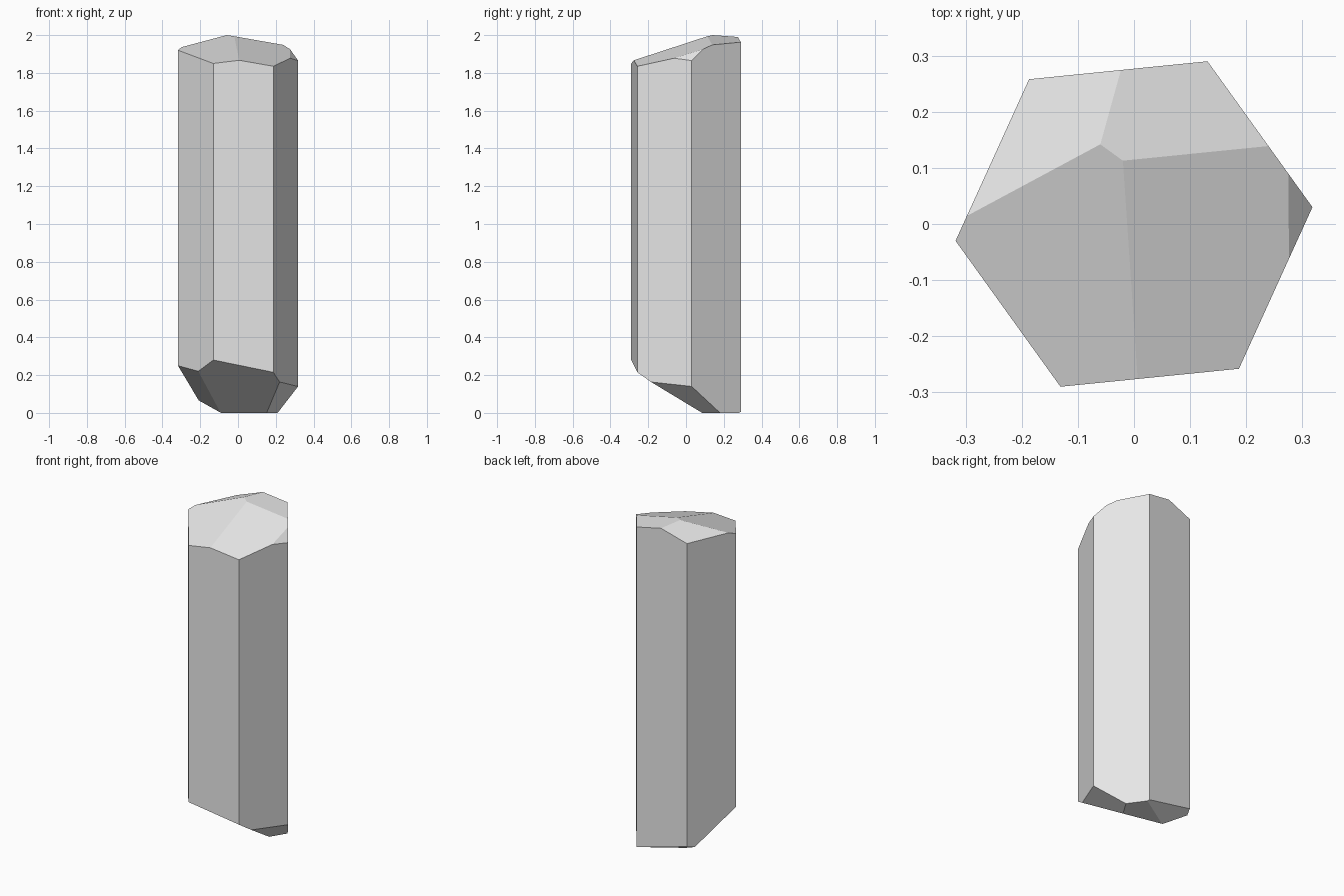
import bpy, bmesh
from mathutils import Vector

cube = bpy.data.objects.get("Cube")
if cube:
    bpy.data.objects.remove(cube, do_unlink=True)

# Outline of the six-sided column; the other half is point-symmetric
half = [(-0.318, -0.03), (-0.131, -0.29), (0.187, -0.258)]
outline = half + [(-x, -y) for x, y in half]

# Facets of the two ends, each given by three points on its plane
peak, ridge = (-0.06, 0.142, 2.0), (-0.02, 0.11, 1.993)
tip_facets = [
    (peak, (-0.318, -0.03, 1.92), (-0.131, -0.29, 1.85)),          # front left
    (ridge, (0.007, -0.275, 1.867), (0.187, -0.258, 1.835)),       # front right
    (peak, (-0.30, 0.013, 1.936), (-0.022, 0.277, 1.99)),          # back left
    (peak, (0.24, 0.145, 1.948), (0.13, 0.291, 1.963)),            # back right
    ((0.318, 0.03, 1.865), (0.277, 0.09, 1.924), (0.277, -0.055, 1.879)),
]
foot = (-0.09, 0.135, 0)
base_facets = [
    ((-0.131, -0.29, 0.28), (0.187, -0.258, 0.215), (-0.21, -0.179, 0.22)),
    ((0.318, 0.03, 0.14), (0.21, 0.181, 0), (0.15, 0.083, 0)),
    ((-0.318, -0.03, 0.25), (-0.21, -0.179, 0.22), foot),
    ((0.131, 0.29, 0.006), (-0.187, 0.258, 0.08), foot),
]


def cut(bm, points, upward):
    """Slice off everything beyond the plane and close the opening."""
    a, b, c = (Vector(p) for p in points)
    normal = (b - a).cross(c - a).normalized()
    if (normal.z > 0) != upward:
        normal.negate()
    bmesh.ops.bisect_plane(bm, geom=bm.verts[:] + bm.edges[:] + bm.faces[:],
                           dist=1e-5, plane_co=a, plane_no=normal, clear_outer=True)
    bmesh.ops.holes_fill(bm, edges=[e for e in bm.edges if e.is_boundary], sides=0)


# Column extruded from the outline, then faceted at both ends
bm = bmesh.new()
floor = bm.faces.new([bm.verts.new((x, y, 0)) for x, y in outline])
extruded = bmesh.ops.extrude_face_region(bm, geom=[floor], use_keep_orig=True)
bmesh.ops.translate(bm, vec=(0, 0, 2.2),
                    verts=[g for g in extruded["geom"] if isinstance(g, bmesh.types.BMVert)])
for facet in tip_facets:
    cut(bm, facet, True)
for facet in base_facets:
    cut(bm, facet, False)
bmesh.ops.recalc_face_normals(bm, faces=bm.faces[:])

mesh = bpy.data.meshes.new("crystal_column")
bm.to_mesh(mesh)
bm.free()
crystal = bpy.data.objects.new("crystal_column", mesh)
bpy.context.collection.objects.link(crystal)

# Plain grey stone
stone = bpy.data.materials.new("light_grey")
stone.use_nodes = True
colour = (0.8, 0.8, 0.8, 1)
stone.diffuse_color = colour
stone.node_tree.nodes["Principled BSDF"].inputs["Base Color"].default_value = colour
mesh.materials.append(stone)
